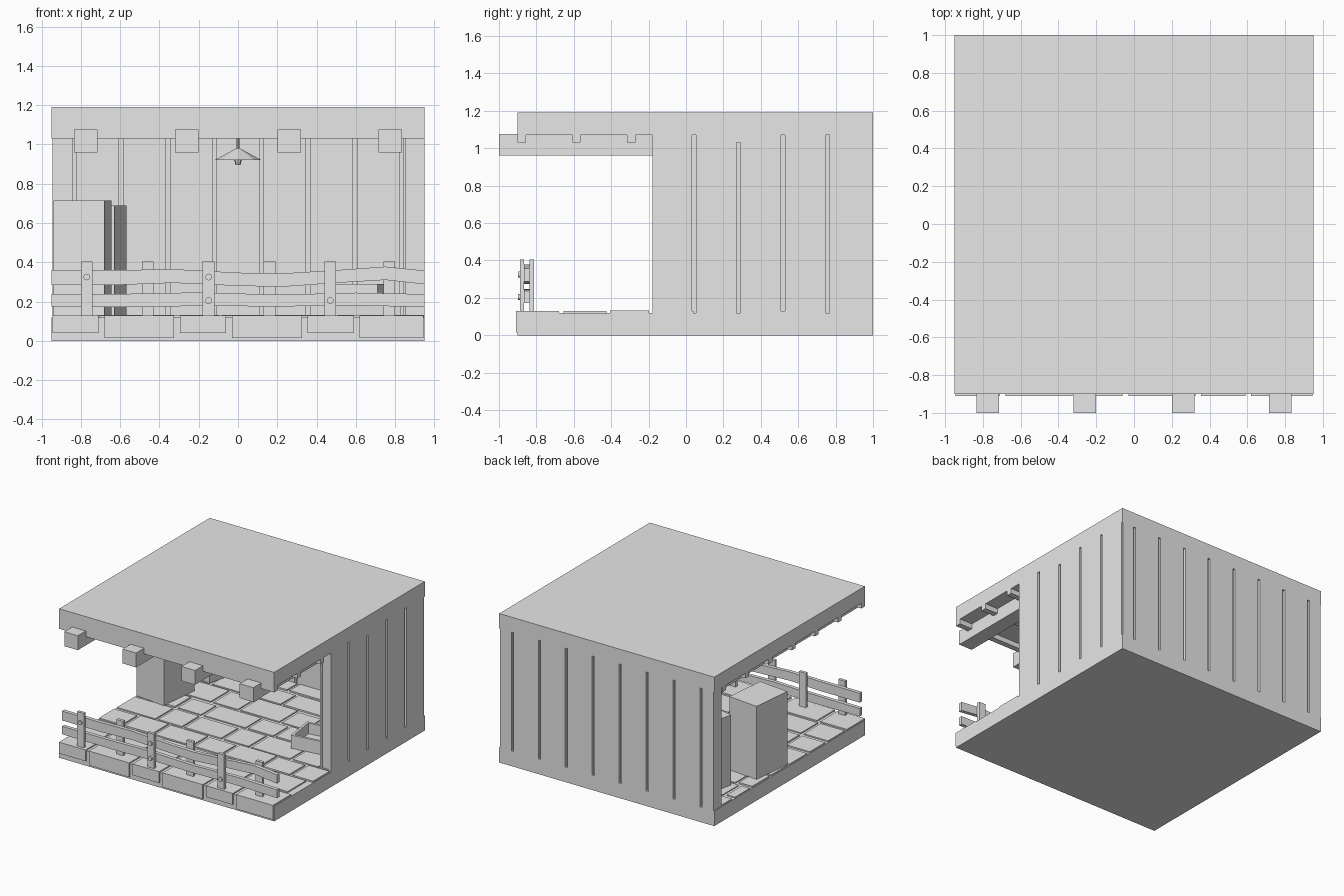
import bpy, bmesh, math, random
from mathutils import Vector, Matrix

if "Cube" in bpy.data.objects:
    bpy.data.objects.remove(bpy.data.objects["Cube"])
random.seed(4)

GREY = (0.8, 0.8, 0.8, 1)
mat = bpy.data.materials.new("plain_grey")
mat.use_nodes = True
mat.diffuse_color = GREY
mat.node_tree.nodes["Principled BSDF"].inputs["Base Color"].default_value = GREY


def finish(name, bm):
    bmesh.ops.recalc_face_normals(bm, faces=bm.faces)
    mesh = bpy.data.meshes.new(name)
    bm.to_mesh(mesh)
    bm.free()
    mesh.materials.append(mat)
    obj = bpy.data.objects.new(name, mesh)
    bpy.context.collection.objects.link(obj)
    return obj


def add_box(bm, x0, x1, y0, y1, z0, z1):
    size = Matrix.Diagonal((x1 - x0, y1 - y0, z1 - z0, 1))
    mid = Matrix.Translation(((x0 + x1) / 2, (y0 + y1) / 2, (z0 + z1) / 2))
    bmesh.ops.create_cube(bm, size=1, matrix=mid @ size)


def boxes(name, items):
    bm = bmesh.new()
    for b in items:
        add_box(bm, *b)
    return finish(name, bm)


def add_cone(bm, r0, r1, depth, place, sides=8):
    bmesh.ops.create_cone(bm, cap_ends=True, segments=sides, radius1=r0,
                          radius2=r1, depth=depth, matrix=place)


W, FRONT, BACK = 0.95, -0.9, 1.0
FLOOR, EAVE, TOP = 0.12, 1.07, 1.19
WALL, SKIN, SLIT, PITCH = 0.1, 0.02, 0.01, 0.238
WALL_Y = -0.18

# Slabs
boxes("floor_slab", [(-W, W, FRONT, BACK, 0, FLOOR)])
boxes("roof_slab", [(-W, W, FRONT, BACK, EAVE, TOP)])

# Rafters across the width, with heavier beams running front to back
boxes("roof_rafters", [(-W, W, y, y + 0.045, 1.03, EAVE)
                       for y in [FRONT + 0.292 * i for i in range(7)]])
boxes("roof_beams", [(x - 0.06, x + 0.06, -1, BACK - WALL, 0.96, 1.075)
                     for x in (-0.775, -0.26, 0.26, 0.775)])


def spans(start, end, cuts):
    """Board intervals between the slits."""
    edges = [start] + [c + s for c in cuts for s in (-SLIT, SLIT)] + [end]
    return list(zip(edges[::2], edges[1::2]))


# Board walls: a core with boards on both faces, gaps left open
back_cuts = [PITCH * (i - 3.5) for i in range(8)]
side_cuts = [0.043 + PITCH * i for i in range(4)]
boxes("back_wall_core", [(-W + 0.005, W - SKIN, BACK - WALL + SKIN, BACK - SKIN, FLOOR, EAVE)])
boxes("side_wall_core", [(W - WALL + SKIN, W - SKIN, WALL_Y + 0.005, BACK - SKIN, FLOOR, EAVE)])
boxes("back_wall_boards",
      [(a, b, y, y + SKIN, FLOOR, EAVE)
       for a, b in spans(-W + 0.005, W - 0.005, back_cuts)
       for y in (BACK - WALL, BACK - SKIN)])
boxes("side_wall_boards",
      [(x, x + SKIN, a, b, FLOOR, EAVE)
       for a, b in spans(WALL_Y, BACK - 0.012, side_cuts)
       for x in (W - WALL, W - SKIN)])

# Front edge stones alternate short and long
edge_stones, x, short = [], -W + 0.005, True
while x < W - 0.1:
    length = 0.235 if short else 0.355
    edge_stones.append((x, min(x + length, W - 0.005), FRONT - 0.01, -0.68,
                        0.04 if short else 0.015, 0.13))
    x += length + 0.03
    short = not short
boxes("front_edge_stones", edge_stones)

# Paving rows with staggered joints
paving, y, row = [], -0.655, 0
while y < BACK - WALL - 0.05:
    depth = (0.225, 0.2)[row % 2]
    x = -W + 0.005 - 0.13 * (row % 3)
    short = row % 2 == 0
    while x < W:
        length = (0.23 if short else 0.35) + random.uniform(-0.03, 0.03)
        a, b = max(x, -W + 0.005), min(x + length, W - 0.003)
        if b - a > 0.03:
            paving.append((a, b, y, min(y + depth + random.uniform(-0.015, 0.01), BACK - WALL),
                           FLOOR - 0.01, 0.13 + random.uniform(-0.003, 0.002)))
        x += length + 0.025
        short = not short
    y += depth + 0.025
    row += 1
boxes("floor_paving", paving)

# Fence posts on both sides of the rails
boxes("front_fence_posts", [(x - 0.03, x + 0.03, -0.888, -0.865, FLOOR, 0.405)
                            for x in (-0.77, -0.15, 0.47)])
boxes("rear_fence_posts", [(x - 0.03, x + 0.03, -0.836, -0.812, FLOOR, 0.405)
                           for x in (-0.46, 0.16, 0.77)])


def rail(name, profile):
    """Bent plank from (x, bottom, top) stations."""
    bm = bmesh.new()
    rings = []
    for x, low, high in profile:
        rings.append([bm.verts.new((x, yy, z)) for yy, z in
                      ((-0.865, low), (-0.836, low), (-0.836, high), (-0.865, high))])
    for a, b in zip(rings, rings[1:]):
        for i in range(4):
            j = (i + 1) % 4
            bm.faces.new((a[i], a[j], b[j], b[i]))
    bm.faces.new(rings[0])
    bm.faces.new(rings[-1])
    finish(name, bm)


rail("upper_fence_rail", [(-W, 0.285, 0.36), (-0.6, 0.285, 0.36), (-0.33, 0.295, 0.365),
                          (0, 0.28, 0.347), (0.22, 0.275, 0.343), (0.5, 0.295, 0.36),
                          (0.75, 0.31, 0.378), (W, 0.288, 0.358)])
rail("lower_fence_rail", [(-W, 0.175, 0.238), (-0.5, 0.172, 0.24), (-0.2, 0.178, 0.247),
                          (0.2, 0.175, 0.235), (0.6, 0.18, 0.245), (W, 0.172, 0.238)])

# Bolt heads
bm = bmesh.new()
for x, z in ((-0.77, 0.325), (-0.15, 0.325), (-0.15, 0.205), (0.47, 0.205)):
    add_cone(bm, 0.017, 0.017, 0.014,
             Matrix.Translation((x, -0.892, z)) @ Matrix.Rotation(math.pi / 2, 4, "X"), 12)
finish("fence_bolts", bm)

# Hanging lamp
bm = bmesh.new()
for r0, r1, depth, z in ((0.008, 0.008, 0.1, 1.025), (0.12, 0.01, 0.06, 0.95),
                         (0.012, 0.02, 0.025, 0.908)):
    add_cone(bm, r0, r1, depth, Matrix.Translation((0, 0.05, z)))
finish("hanging_lamp", bm)


def turned(obj, x, y, degrees):
    obj.location = (x, y, 0)
    obj.rotation_euler.z = math.radians(degrees)
    return obj


# Two tall cabinets, placed by their front corner
turned(boxes("front_cabinet", [(-0.26, 0, 0, 0.34, 0.13, 0.715)]), -0.68, 0.035, -6)
turned(boxes("rear_cabinet", [(-0.18, 0, 0, 0.28, 0.13, 0.69)]), -0.63, 0.54, -13)


def crate(name, w, d, top):
    """Open box with thin sides."""
    t = 0.02
    return boxes(name, [(-w, w, -d, d, 0.13, 0.15),
                        (-w, w, -d, -d + t, 0.15, top), (-w, w, d - t, d, 0.15, top),
                        (-w, -w + t, -d + t, d - t, 0.15, top),
                        (w - t, w, -d + t, d - t, 0.15, top)])


# Open crates beside the side wall
turned(crate("low_crate", 0.17, 0.13, 0.235), 0.64, 0.12, 8)
turned(crate("tall_crate", 0.12, 0.11, 0.29), 0.63, 0.5, -18)
